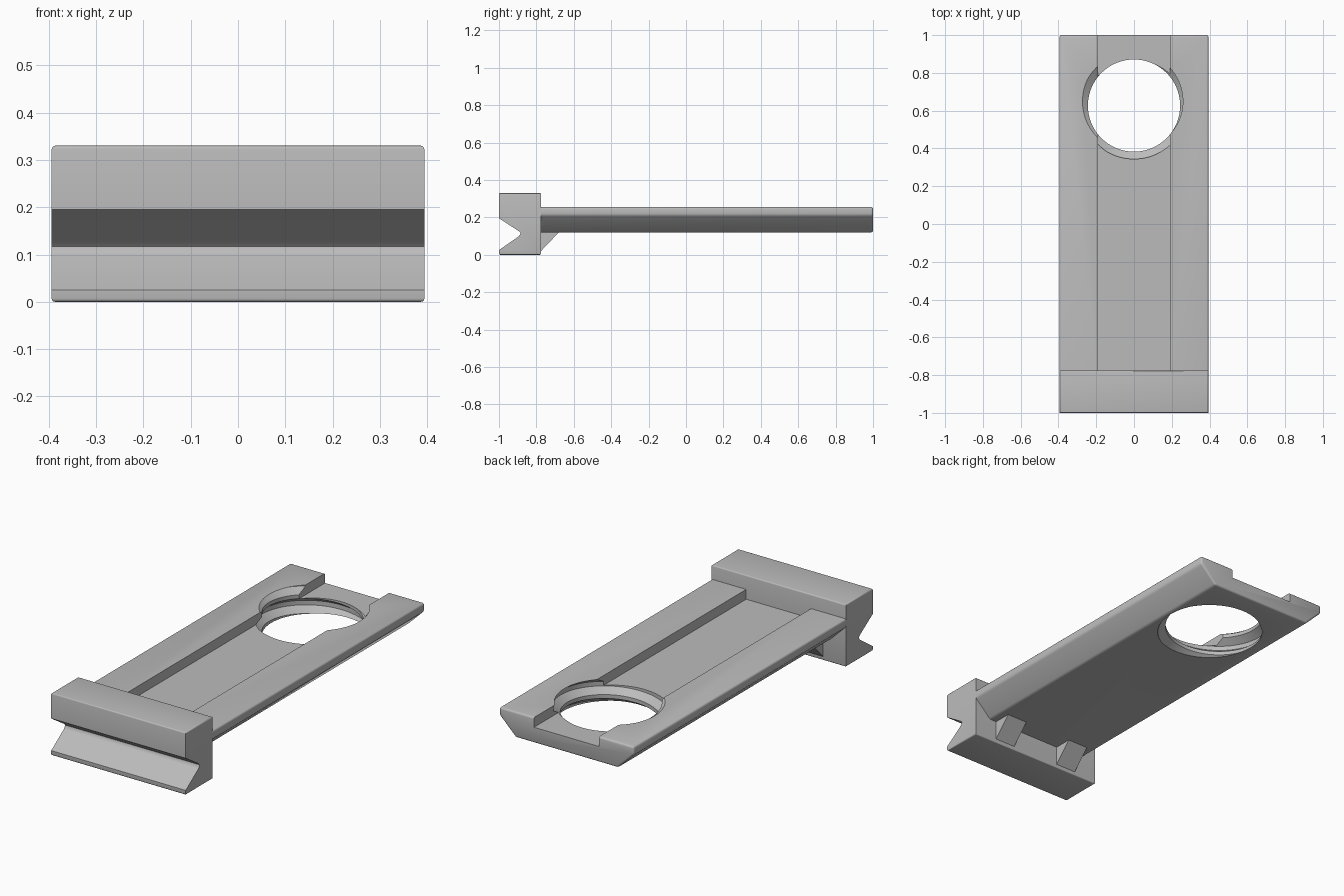
import bpy, bmesh, math

if "Cube" in bpy.data.objects:
    bpy.data.objects.remove(bpy.data.objects["Cube"])

grey = bpy.data.materials.new("plain grey")
grey.use_nodes = True
colour = (0.5, 0.5, 0.5, 1)
grey.diffuse_color = colour
grey.node_tree.nodes["Principled BSDF"].inputs["Base Color"].default_value = colour


def make_object(name, bm):
    bmesh.ops.recalc_face_normals(bm, faces=bm.faces)
    mesh = bpy.data.meshes.new(name)
    bm.to_mesh(mesh)
    bm.free()
    mesh.materials.append(grey)
    obj = bpy.data.objects.new(name, mesh)
    bpy.context.collection.objects.link(obj)
    return obj


def extrude_profile(points, offset):
    """Fill a closed outline and sweep it along a vector."""
    bm = bmesh.new()
    face = bm.faces.new([bm.verts.new(p) for p in points])
    result = bmesh.ops.extrude_face_region(bm, geom=[face], use_keep_orig=True)
    moved = [g for g in result["geom"] if isinstance(g, bmesh.types.BMVert)]
    bmesh.ops.translate(bm, verts=moved, vec=offset)
    bmesh.ops.recalc_face_normals(bm, faces=bm.faces)
    return bm


def round_edges(bm, width, rule):
    edges = [e for e in bm.edges if rule((e.verts[0].co + e.verts[1].co) / 2)]
    bmesh.ops.bevel(bm, geom=edges, offset=width, segments=3, profile=0.5,
                    affect='EDGES', clamp_overlap=True)


def smooth(obj):
    bpy.ops.object.select_all(action='DESELECT')
    obj.select_set(True)
    bpy.context.view_layer.objects.active = obj
    bpy.ops.object.shade_smooth_by_angle(angle=math.radians(32))


HALF = 0.394       # half width
FRONT, BACK = -0.775, 1.0

# Grooved front block
outline = [(-1, 0), (FRONT, 0), (FRONT, 0.33), (-1, 0.33), (-1, 0.195),
           (-0.895, 0.127), (-0.885, 0.117), (-0.887, 0.107), (-0.895, 0.098),
           (-1, 0.025)]
bm = extrude_profile([(-HALF, y, z) for y, z in outline], (2 * HALF, 0, 0))
round_edges(bm, 0.007, lambda m: m.z < 0.005 or m.z > 0.32)
smooth(make_object("front_block", bm))

# Long plate with chamfered underside and a shallow channel on top
half_outline = [(0.30, 0.12), (HALF, 0.212), (HALF, 0.255), (0.19, 0.255), (0.19, 0.203)]
section = half_outline + [(-x, z) for x, z in reversed(half_outline)]
start = FRONT - 0.02
bm = extrude_profile([(x, start, z) for x, z in section], (0, BACK - start, 0))
round_edges(bm, 0.01, lambda m: m.y > start + 0.01 and (abs(m.x) > 0.25 or m.z < 0.13))
plate = make_object("plate", bm)


# Threaded hole cutter: one surface wound as a right-handed helix
def thread_cutter(centre_y, pitch, segments=96, turns=5):
    levels = [(-0.04, 0.244), (-0.012, 0.283), (0.012, 0.283), (0.04, 0.244)]
    count = len(levels)
    base_z = 0.2 - 2 * pitch
    bm = bmesh.new()
    rows = []
    for j in range(turns * count + 1):
        shift, radius = levels[j % count]
        z = base_z + (j // count) * pitch + shift
        row = []
        for s in range(segments):
            turn = s / segments
            angle = math.radians(270) + turn * math.tau
            row.append(bm.verts.new((radius * math.cos(angle),
                                     centre_y + radius * math.sin(angle),
                                     z + turn * pitch)))
        rows.append(row)
    for j in range(len(rows) - 1):
        for s in range(segments):
            if s < segments - 1:
                a, b = rows[j][s + 1], rows[j + 1][s + 1]
            elif j + 1 + count < len(rows):
                a, b = rows[j + count][0], rows[j + 1 + count][0]
            else:
                continue
            bm.faces.new((rows[j][s], a, b, rows[j + 1][s]))
    # Close both ends with fans, well clear of the plate
    for side in (-1, 1):
        rim = [e for e in bm.edges if e.is_boundary
               and (sum(v.co.z for v in e.verts) / 2 - 0.19) * side > 0]
        tip = bm.verts.new((0, centre_y, 0.19 + side * 0.3))
        for e in rim:
            bm.faces.new((e.verts[0], e.verts[1], tip))
    return make_object("hole_cutter", bm)


cutter = thread_cutter(0.627, 0.1)
cutter.hide_render = True
cut = plate.modifiers.new("threaded hole", 'BOOLEAN')
cut.operation = 'DIFFERENCE'
cut.solver = 'EXACT'
cut.object = cutter
bpy.context.view_layer.objects.active = plate
bpy.ops.object.modifier_apply(modifier=cut.name)
bpy.data.objects.remove(cutter)
smooth(plate)

# Two triangular ribs bracing the plate against the block
for name, x in (("left_rib", 0.2), ("right_rib", -0.2)):
    triangle = [(FRONT - 0.01, 0.012), (FRONT, 0.02), (-0.675, 0.125), (FRONT - 0.01, 0.125)]
    make_object(name, extrude_profile([(x - 0.06, y, z) for y, z in triangle], (0.12, 0, 0)))
